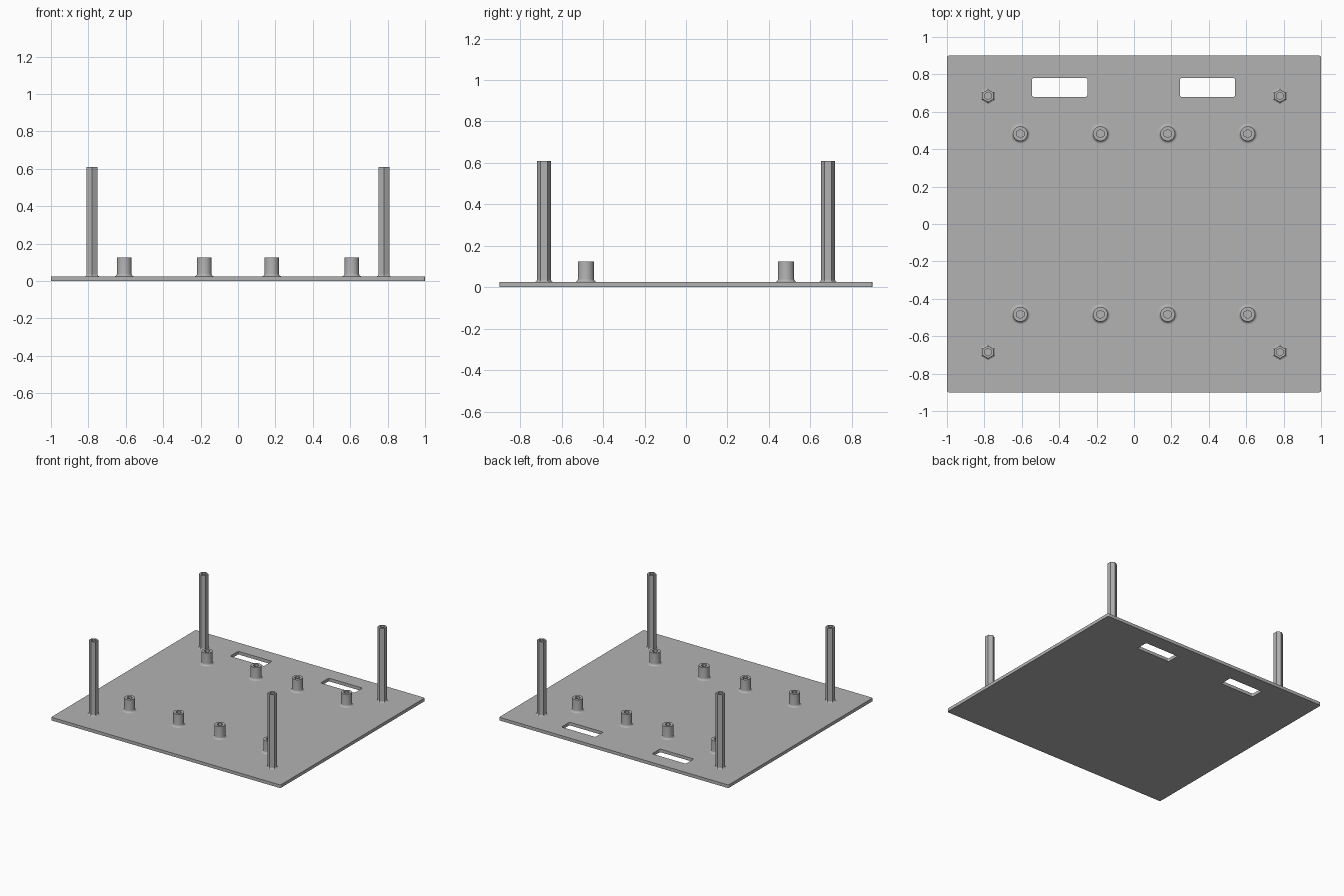
import bpy
import bmesh
from math import sin, cos, pi, radians

cube = bpy.data.objects.get("Cube")
if cube:
    bpy.data.objects.remove(cube, do_unlink=True)

grey = bpy.data.materials.new("plain grey")
grey.use_nodes = True
grey.diffuse_color = (0.45, 0.45, 0.45, 1)
grey.node_tree.nodes["Principled BSDF"].inputs["Base Color"].default_value = (0.45, 0.45, 0.45, 1)

THICK = 0.025


def select_only(obj):
    bpy.ops.object.select_all(action='DESELECT')
    obj.select_set(True)
    bpy.context.view_layer.objects.active = obj


def add_rounded_rect(curve, cx, cy, w, h, r, steps=4):
    """Closed rounded rectangle spline."""
    corners = [(1, 1, 0), (-1, 1, 1), (-1, -1, 2), (1, -1, 3)]
    pts = []
    for sx, sy, q in corners:
        for i in range(steps + 1):
            a = (q + i / steps) * pi / 2
            pts.append((cx + sx * (w / 2 - r) + r * cos(a),
                        cy + sy * (h / 2 - r) + r * sin(a), 0, 1))
    spline = curve.splines.new('POLY')
    spline.points.add(len(pts) - 1)
    for p, co in zip(spline.points, pts):
        p.co = co
    spline.use_cyclic_u = True


def hollow_post(name, x, y, radius, height, sides, fillet, hole, smooth):
    """Upright post with a flared foot and a blind six-sided bore."""
    steps = 6
    outer = [(radius + fillet * (1 - sin(i / steps * pi / 2)),
              THICK + fillet * (1 - cos(i / steps * pi / 2)))
             for i in range(steps + 1)]
    bm = bmesh.new()

    def ring(r, z, n):
        return [bm.verts.new((r * sin(2 * pi * i / n), r * cos(2 * pi * i / n), z))
                for i in range(n)]

    def wall(a, b):
        n = len(a)
        for i in range(n):
            bm.faces.new((a[i], a[(i + 1) % n], b[(i + 1) % n], b[i]))

    rings = [ring(r, z, sides) for r, z in outer + [(radius, height)]]
    for a, b in zip(rings, rings[1:]):
        wall(a, b)
    # Rim, bore and bore floor
    rim = ring(hole, height, 6)
    floor = ring(hole, THICK + 0.001, 6)
    k = sides // 6
    for i in range(6):
        arc = [rings[-1][(i * k + j) % sides] for j in range(k + 1)]
        bm.faces.new(arc + [rim[(i + 1) % 6], rim[i]])
    wall(rim, floor)
    bm.faces.new(floor)
    bmesh.ops.recalc_face_normals(bm, faces=bm.faces)
    # The foot is open, so make sure the rim points up
    bm.normal_update()
    top = max(bm.faces, key=lambda f: f.calc_center_median().z)
    if top.normal.z < 0:
        bmesh.ops.reverse_faces(bm, faces=bm.faces)
    mesh = bpy.data.meshes.new(name)
    bm.to_mesh(mesh)
    bm.free()
    mesh.materials.append(grey)
    obj = bpy.data.objects.new(name, mesh)
    obj.location = (x, y, 0)
    bpy.context.collection.objects.link(obj)
    if smooth:
        select_only(obj)
        bpy.ops.object.shade_smooth_by_angle(angle=radians(30))


# Base plate with two slots near the back edge
outline = bpy.data.curves.new("base_plate", 'CURVE')
outline.dimensions = '2D'
outline.fill_mode = 'BOTH'
outline.extrude = THICK / 2
add_rounded_rect(outline, 0, 0, 2, 1.8, 0.01)
for cx in (-0.397, 0.393):
    add_rounded_rect(outline, cx, 0.73, 0.295, 0.1, 0.008)
plate = bpy.data.objects.new("base_plate", outline)
bpy.context.collection.objects.link(plate)
plate.location.z = THICK / 2
select_only(plate)
bpy.ops.object.convert(target='MESH')
plate = bpy.context.object
plate.data.materials.clear()
plate.data.materials.append(grey)
for p in plate.data.polygons:
    p.use_smooth = False

# Tall corner posts and short mounting bosses
for sy, end in ((-1, "front"), (1, "back")):
    for sx, side in ((-1, "right"), (1, "left")):
        hollow_post(f"{end}_{side}_post", sx * 0.78, sy * 0.685,
                    0.034, 0.61, 6, 0.012, 0.02, False)
        for bx, place in ((0.18, "inner"), (0.608, "outer")):
            hollow_post(f"{end}_{side}_{place}_boss", sx * bx, sy * 0.483,
                        0.039, 0.125, 36, 0.015, 0.022, True)
